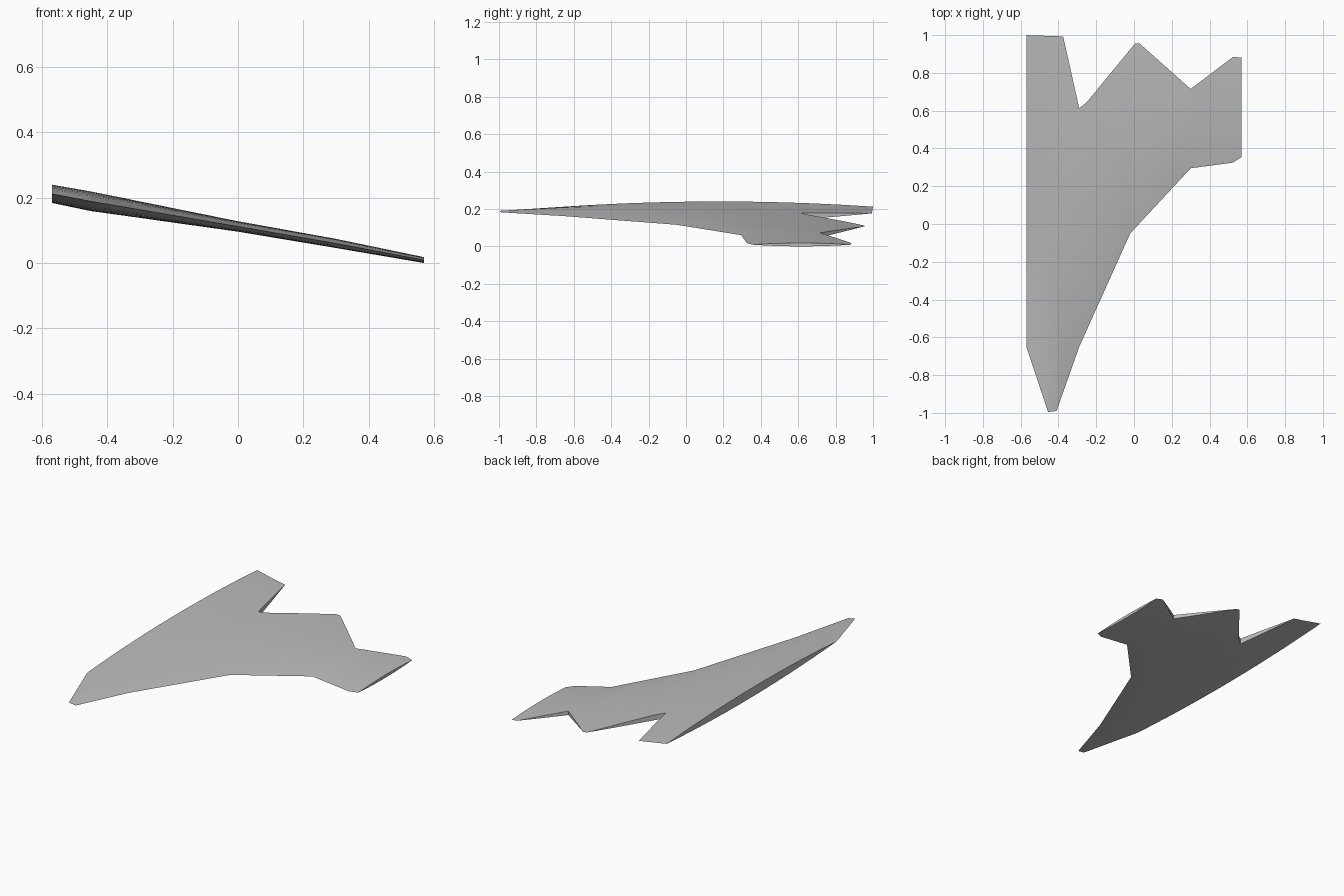
import bpy, bmesh, math

cube = bpy.data.objects.get("Cube")
if cube:
    bpy.data.objects.remove(cube, do_unlink=True)

# Outline control points, each (x, value)
LEADING = [(-.57, -.65), (-.455, -.995), (-.41, -.99), (-.29, -.65), (-.02, -.05),
           (.3, .295), (.525, .325), (.57, .355)]
TRAILING = [(-.57, 1), (-.375, .993), (-.29, .612), (-.25, .645), (.005, .955), (.03, .955),
            (.3, .715), (.525, .885), (.57, .88)]
# Full chord, from which the rear notches are cut
FULL_CHORD = [(-.57, 1), (-.375, .993), (.005, .955), (.03, .955), (.525, .885), (.57, .88)]
MID_HEIGHT = [(-.57, .212), (-.45, .189), (0, .112), (.3, .06), (.57, .009)]
HALF_THICK = [(-.57, .028), (-.45, .03), (-.29, .025), (0, .016), (.3, .014), (.57, .009)]
CHORD_STEPS = 20


def sample(table, x):
    """Straight-line lookup in a table of (x, value)."""
    for (x0, v0), (x1, v1) in zip(table, table[1:]):
        if x <= x1:
            return v0 + (v1 - v0) * (x - x0) / (x1 - x0)
    return table[-1][1]


def section(x):
    """Closed lens-shaped rib: over the top to the rear, back underneath."""
    lead, trail, full = (sample(t, x) for t in (LEADING, TRAILING, FULL_CHORD))
    mid, half = sample(MID_HEIGHT, x), sample(HALF_THICK, x)
    upper, lower = [], []
    for i in range(CHORD_STEPS + 1):
        y = lead + (trail - lead) * (1 - math.cos(math.pi * i / CHORD_STEPS)) / 2
        f = (y - lead) / (full - lead)
        h = half * 4 * f * max(0, 1 - f)
        upper.append((x, y, mid + h))
        lower.append((x, y, mid - h))
    return upper + lower[::-1]


# Rib positions: every outline corner plus even fill-in
stations = {x for t in (LEADING, TRAILING, MID_HEIGHT) for x, _ in t}
for i in range(1, 24):
    x = -.57 + 1.14 * i / 24
    if min(abs(x - s) for s in stations) > .015:
        stations.add(x)

# Loft the ribs into the wing skin and close both ends
bm = bmesh.new()
rings = [[bm.verts.new(p) for p in section(x)] for x in sorted(stations)]
for a, b in zip(rings, rings[1:]):
    for i in range(len(a)):
        j = (i + 1) % len(a)
        bm.faces.new((a[i], a[j], b[j], b[i]))
bm.faces.new(rings[0])
bm.faces.new(rings[-1])
bmesh.ops.remove_doubles(bm, verts=bm.verts, dist=.0003)
bmesh.ops.recalc_face_normals(bm, faces=bm.faces)

mesh = bpy.data.meshes.new("wing_panel")
bm.to_mesh(mesh)
bm.free()
wing = bpy.data.objects.new("wing_panel", mesh)
bpy.context.collection.objects.link(wing)

# Plain grey skin
grey = bpy.data.materials.new("light_grey")
grey.use_nodes = True
grey.diffuse_color = (.5, .5, .5, 1)
grey.node_tree.nodes["Principled BSDF"].inputs["Base Color"].default_value = (.5, .5, .5, 1)
mesh.materials.append(grey)

bpy.ops.object.select_all(action="DESELECT")
wing.select_set(True)
bpy.context.view_layer.objects.active = wing
bpy.ops.object.shade_smooth_by_angle(angle=math.radians(25))
